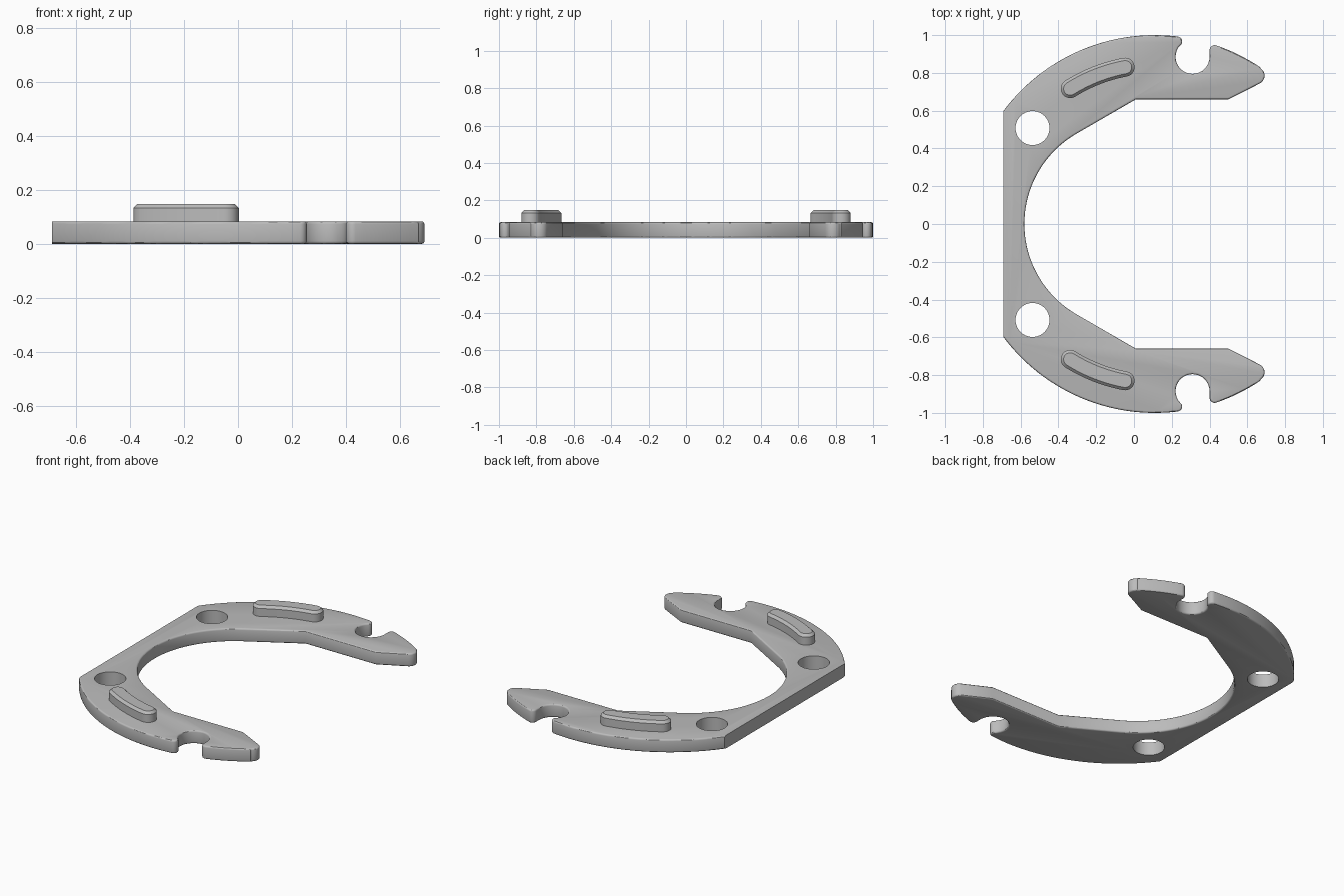
import bpy
import bmesh
from math import cos, sin, radians

cube = bpy.data.objects.get("Cube")
if cube:
    bpy.data.objects.remove(cube)

THICK, RIDGE_TOP = 0.083, 0.148

grey = bpy.data.materials.new("plain grey")
grey.use_nodes = True
grey.diffuse_color = (0.5, 0.5, 0.5, 1)
grey.node_tree.nodes["Principled BSDF"].inputs["Base Color"].default_value = (0.5, 0.5, 0.5, 1)


def arc(cx, cy, r, start, end, steps):
    """Points along a circular arc, angles in degrees."""
    angles = [radians(start + (end - start) * i / steps) for i in range(steps + 1)]
    return [(cx + r * cos(a), cy + r * sin(a)) for a in angles]


def mirrored(points):
    return [(x, -y) for x, y in reversed(points)]


def prism(name, outline, z0, z1, bevel=0, segments=1, rule=None):
    """Extrude an outline and bevel the rim edges that pass the rule."""
    bm = bmesh.new()
    bm.faces.new([bm.verts.new((x, y, z0)) for x, y in outline])
    bmesh.ops.remove_doubles(bm, verts=bm.verts, dist=0.003)
    up = bmesh.ops.extrude_face_region(bm, geom=bm.faces[:])["geom"]
    for v in up:
        if isinstance(v, bmesh.types.BMVert):
            v.co.z = z1
    bmesh.ops.recalc_face_normals(bm, faces=bm.faces)
    if bevel:
        rim = [e for e in bm.edges if rule(*[v.co for v in e.verts])]
        bmesh.ops.bevel(bm, geom=rim, offset=bevel, segments=segments,
                        profile=0.5, affect='EDGES', clamp_overlap=False)
    mesh = bpy.data.meshes.new(name)
    bm.to_mesh(mesh)
    bm.free()
    mesh.materials.append(grey)
    obj = bpy.data.objects.new(name, mesh)
    bpy.context.collection.objects.link(obj)
    return obj


def smooth(obj):
    bpy.ops.object.select_all(action='DESELECT')
    obj.select_set(True)
    bpy.context.view_layer.objects.active = obj
    bpy.ops.object.shade_smooth_by_angle(angle=radians(30))


# Half outline: outer rim, notch with rounded lips, pointed tip, inner curve
half = (arc(0.11, 0, 1, 143.13, 83, 28)
        + arc(0.228, 0.966, 0.027, 83, -45, 8)
        + arc(0.31, 0.885, 0.09, 135, 360, 20)
        + arc(0.427, 0.92, 0.027, 180, 71, 8)
        + arc(0.11, 0, 1, 71, 56, 8)
        + arc(0.645, 0.785, 0.046, 56, -62, 10)
        + [(0.5, 0.66), (0.01, 0.66)]
        + arc(-0.027, 0, 0.553, 120, 180, 24))


def plate_rim(a, b):
    """Horizontal edges, apart from the straight flat side."""
    return abs(a.z - b.z) < 0.001 and max(a.x, b.x) > -0.685


plate = prism("clip_plate", half + mirrored(half), 0, THICK, 0.01, 3, plate_rim)

# Round holes through the plate
for side in (1, -1):
    cutter = prism("hole_cutter", arc(-0.537, 0.508 * side, 0.09, 0, 351, 39), -0.1, 0.2)
    cutter.hide_render = True
    cut = plate.modifiers.new("hole", 'BOOLEAN')
    cut.operation, cut.solver, cut.object = 'DIFFERENCE', 'EXACT', cutter
    bpy.context.view_layer.objects.active = plate
    bpy.ops.object.modifier_apply(modifier=cut.name)
    bpy.data.objects.remove(cutter)
smooth(plate)

# Curved raised ridges with rounded ends and a chamfered top
CX, R, W, A0, A1 = 0.11, 0.845, 0.05, 122, 100.7


def cap(angle, start):
    a = radians(angle)
    return arc(CX + R * cos(a), R * sin(a), W, start, start - 180, 14)


ridge = (arc(CX, 0, R + W, A0, A1, 12) + cap(A1, A1)
         + arc(CX, 0, R - W, A1, A0, 12) + cap(A0, A0 + 180))
for name, outline in (("left_ridge", mirrored(ridge)), ("right_ridge", ridge)):
    smooth(prism("back_ridge" if name == "right_ridge" else "front_ridge", outline,
                 THICK - 0.02, RIDGE_TOP, 0.015, 1,
                 lambda a, b: min(a.z, b.z) > RIDGE_TOP - 0.001))
